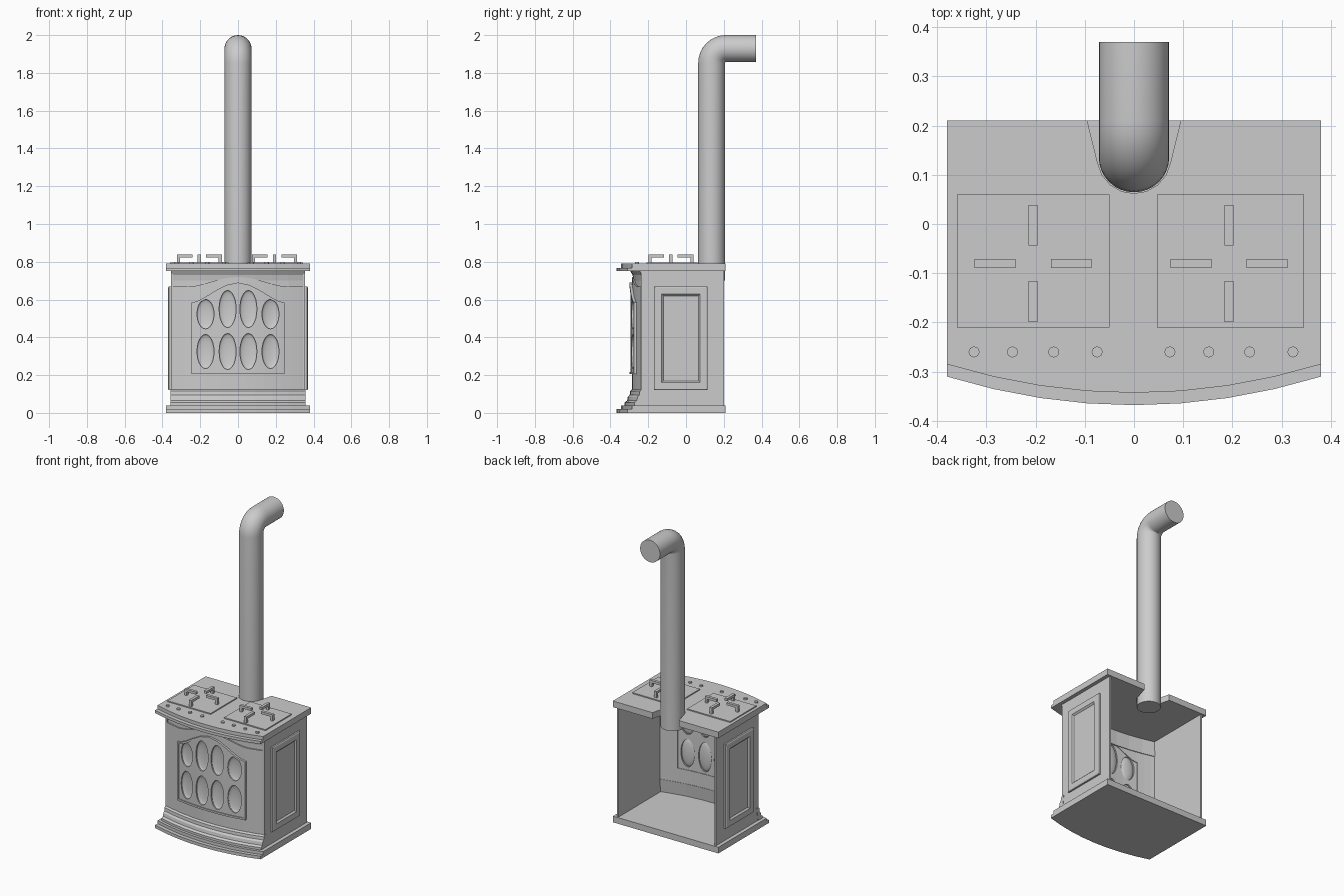
import bpy, bmesh, math
from mathutils import Matrix, Vector

if "Cube" in bpy.data.objects:
    bpy.data.objects.remove(bpy.data.objects["Cube"])

SAG, HW = 0.058, 0.38


def bow(x):
    # how far the bowed front falls back at a given x
    return SAG * (x / HW) ** 2


def finish(bm, name, smooth=None):
    bmesh.ops.recalc_face_normals(bm, faces=bm.faces)
    me = bpy.data.meshes.new(name)
    bm.to_mesh(me)
    bm.free()
    ob = bpy.data.objects.new(name, me)
    bpy.context.collection.objects.link(ob)
    if smooth:
        bpy.ops.object.select_all(action='DESELECT')
        ob.select_set(True)
        bpy.context.view_layer.objects.active = ob
        bpy.ops.object.shade_smooth_by_angle(angle=math.radians(smooth))
    return ob


def prism(name, pts, vec):
    bm = bmesh.new()
    f = bm.faces.new([bm.verts.new(p) for p in pts])
    r = bmesh.ops.extrude_face_region(bm, geom=[f])
    bmesh.ops.translate(bm, vec=vec, verts=[v for v in r['geom'] if isinstance(v, bmesh.types.BMVert)])
    return finish(bm, name)


def box(name, lo, hi):
    pts = [(lo[0], lo[1], lo[2]), (hi[0], lo[1], lo[2]), (hi[0], hi[1], lo[2]), (lo[0], hi[1], lo[2])]
    return prism(name, pts, (0, 0, hi[2] - lo[2]))


def front_curve(c, hw, n=8):
    xs = [-hw + 2 * hw * i / n for i in range(n + 1)]
    return [(x, c + bow(x)) for x in xs]


def slab(name, c, z0, z1, back=None):
    pts = front_curve(c, HW) + (back or [(HW, 0.21), (-HW, 0.21)])
    return prism(name, [(x, y, z0) for x, y in pts], (0, 0, z1 - z0))


def sweep(name, profile, hw, n=8):
    # closed (y, z) profile swept along the bowed front
    bm = bmesh.new()
    rings = []
    for i in range(n + 1):
        x = -hw + 2 * hw * i / n
        rings.append([bm.verts.new((x, y + bow(x), z)) for y, z in profile])
    m = len(profile)
    for a, b in zip(rings, rings[1:]):
        for j in range(m):
            bm.faces.new((a[j], a[(j + 1) % m], b[(j + 1) % m], b[j]))
    bm.faces.new(rings[0])
    bm.faces.new(rings[-1])
    return finish(bm, name)


def boolean(ob, cutter, op):
    m = ob.modifiers.new(op, 'BOOLEAN')
    m.operation, m.object, m.solver = op, cutter, 'EXACT'
    bpy.context.view_layer.update()
    dg = bpy.context.evaluated_depsgraph_get()
    me = bpy.data.meshes.new_from_object(ob.evaluated_get(dg))
    ob.modifiers.clear()
    ob.data = me
    bpy.data.objects.remove(cutter)


def cutter(outline):
    return prism("cutter", [(x, -0.6, z) for x, z in outline], (0, 0.8, 0))


def curved_plate(name, outline, c, thick, hole=None):
    ob = sweep(name, [(c, 0.05), (c, 0.8), (c + thick, 0.8), (c + thick, 0.05)], 0.37, 16)
    boolean(ob, cutter(outline), 'INTERSECT')
    if hole:
        boolean(ob, cutter(hole), 'DIFFERENCE')
    return ob


def arched(hw, z0, zs, zc, n=12):
    # outline with an arched top
    top = [hw * math.cos(math.pi * i / n) for i in range(n + 1)]
    return [(-hw, z0), (hw, z0)] + [(x, zs + (zc - zs) * (0.5 + 0.5 * math.cos(math.pi * x / hw)) ** 0.8) for x in top]


# bottom slabs
slab("base_slab", -0.368, 0, 0.02)
slab("base_step", -0.343, 0.02, 0.04)

# top slabs with a notch for the flue
arc = [math.radians(10 - 20 * i) for i in range(11)]
notch = [(HW, 0.21), (0.095, 0.21)]
notch += [(0.075 * math.cos(a), 0.137 + 0.075 * math.sin(a)) for a in arc if -3.0 < a < 0]
notch += [(-0.095, 0.21), (-HW, 0.21)]
slab("top_lower_slab", -0.368, 0.75, 0.768, notch)
slab("top_plate", -0.343, 0.768, 0.79, notch)

# plinth moulding and the frieze under the top
sweep("plinth_moulding", [(-0.325, 0.04), (-0.325, 0.055), (-0.312, 0.065), (-0.308, 0.085), (-0.298, 0.095),
                          (-0.296, 0.115), (-0.286, 0.125), (-0.27, 0.125), (-0.28, 0.04)], 0.358)
sweep("frieze", [(-0.278, 0.65), (-0.278, 0.70), (-0.283, 0.73), (-0.295, 0.75), (-0.27, 0.75), (-0.268, 0.65)], 0.355)

# front panel around the door
door_edge = arched(0.245, 0.205, 0.585, 0.69)
brow = [(x, z) for x, z in arched(0.25, 0.12, 0.67, 0.72)[2:]]
curved_plate("front_panel", [(-0.355, 0.12), (0.355, 0.12), (0.355, 0.67)] + brow + [(-0.355, 0.67)],
             -0.286, 0.014, arched(0.235, 0.215, 0.58, 0.68))

# door with oval openings, rim and dished panes
door = curved_plate("door", door_edge, -0.294, 0.018)
curved_plate("door_rim", door_edge, -0.300, 0.02, arched(0.233, 0.217, 0.577, 0.676))
for s in (-1, 1):
    for x, z, rz in ((0.055, 0.325, 0.095), (0.172, 0.325, 0.09), (0.055, 0.55, 0.098), (0.172, 0.523, 0.078)):
        x *= s
        ring = [2 * math.pi * i / 24 for i in range(24)]
        boolean(door, cutter([(x + 0.045 * math.cos(a), z + rz * math.sin(a)) for a in ring]), 'DIFFERENCE')
        bm = bmesh.new()
        bmesh.ops.create_uvsphere(bm, u_segments=24, v_segments=12, radius=1)
        bmesh.ops.rotate(bm, cent=(0, 0, 0), matrix=Matrix.Rotation(math.pi / 2, 3, 'X'), verts=bm.verts)
        bmesh.ops.delete(bm, geom=[v for v in bm.verts if v.co.y < -0.01], context='VERTS')
        tilt = math.atan(2 * SAG * x / HW ** 2)
        bmesh.ops.transform(bm, verts=bm.verts, matrix=Matrix.Translation((x, -0.286 + bow(x), z))
                            @ Matrix.Rotation(tilt, 4, 'Z') @ Matrix.Diagonal((0.046, 0.014, rz + 0.001, 1)))
        finish(bm, "door_pane", 40)

# side walls with raised, framed panels
for s, side in ((-1, "left"), (1, "right")):
    box(side + "_wall", (min(s * 0.345, s * 0.356), -0.238, 0.04), (max(s * 0.345, s * 0.356), 0.2, 0.75))
    bm = bmesh.new()
    loops = []
    for inset, x in ((0, 0.354), (0, 0.366), (0.006, 0.37), (0.04, 0.37), (0.05, 0.36)):
        y0, y1, z0, z1 = -0.17 + inset, 0.115 - inset, 0.12 + inset, 0.67 - inset
        loops.append([bm.verts.new((s * x, y, z)) for y, z in ((y0, z0), (y1, z0), (y1, z1), (y0, z1))])
    for a, b in zip(loops, loops[1:]):
        for j in range(4):
            bm.faces.new((a[j], a[(j + 1) % 4], b[(j + 1) % 4], b[j]))
    bm.faces.new(loops[-1])
    bm.faces.new(loops[0])
    finish(bm, side + "_panel")

# hot plates, each with four angled handles
for cx, x0, x1 in ((-0.205, -0.36, -0.05), (0.193, 0.047, 0.345)):
    box("hot_plate", (x0, -0.21, 0.788), (x1, 0.06, 0.797))
    for k in range(4):
        rot = Matrix.Rotation(k * math.pi / 2, 3, 'Z')
        side = [(0.119, 0.795), (0.119, 0.838), (0.036, 0.838), (0.036, 0.822), (0.103, 0.822), (0.103, 0.795)]
        pts = [rot @ Vector((r, -0.009, z)) + Vector((cx, -0.08, 0)) for r, z in side]
        prism("plate_handle", pts, rot @ Vector((0, 0.018, 0)))

# row of studs along the front of the top
for x in (-0.325, -0.247, -0.163, -0.075, 0.073, 0.152, 0.235, 0.323):
    bm = bmesh.new()
    bmesh.ops.create_cone(bm, cap_ends=True, segments=16, radius1=0.011, radius2=0.011, depth=0.012,
                          matrix=Matrix.Translation((x, -0.26, 0.792)))
    finish(bm, "top_stud", 40)

# flue pipe with elbow
R, B = 0.0715, 0.076
cy, cz = 0.136 + B, 1.9285 - B
path = [(0.136, 0.70, 0)]
for i in range(9):
    a = math.pi / 2 * i / 8
    path.append((cy - B * math.cos(a), cz + B * math.sin(a), a))
path.append((0.37, 1.9285, math.pi / 2))
bm = bmesh.new()
rings = []
for y, z, a in path:
    ring = []
    for j in range(32):
        t = 2 * math.pi * j / 32
        d = R * math.sin(t)
        ring.append(bm.verts.new((R * math.cos(t), y + d * math.cos(a), z - d * math.sin(a))))
    rings.append(ring)
for a, b in zip(rings, rings[1:]):
    for j in range(32):
        bm.faces.new((a[j], a[(j + 1) % 32], b[(j + 1) % 32], b[j]))
bm.faces.new(rings[0])
bm.faces.new(rings[-1])
finish(bm, "flue_pipe", 40)
